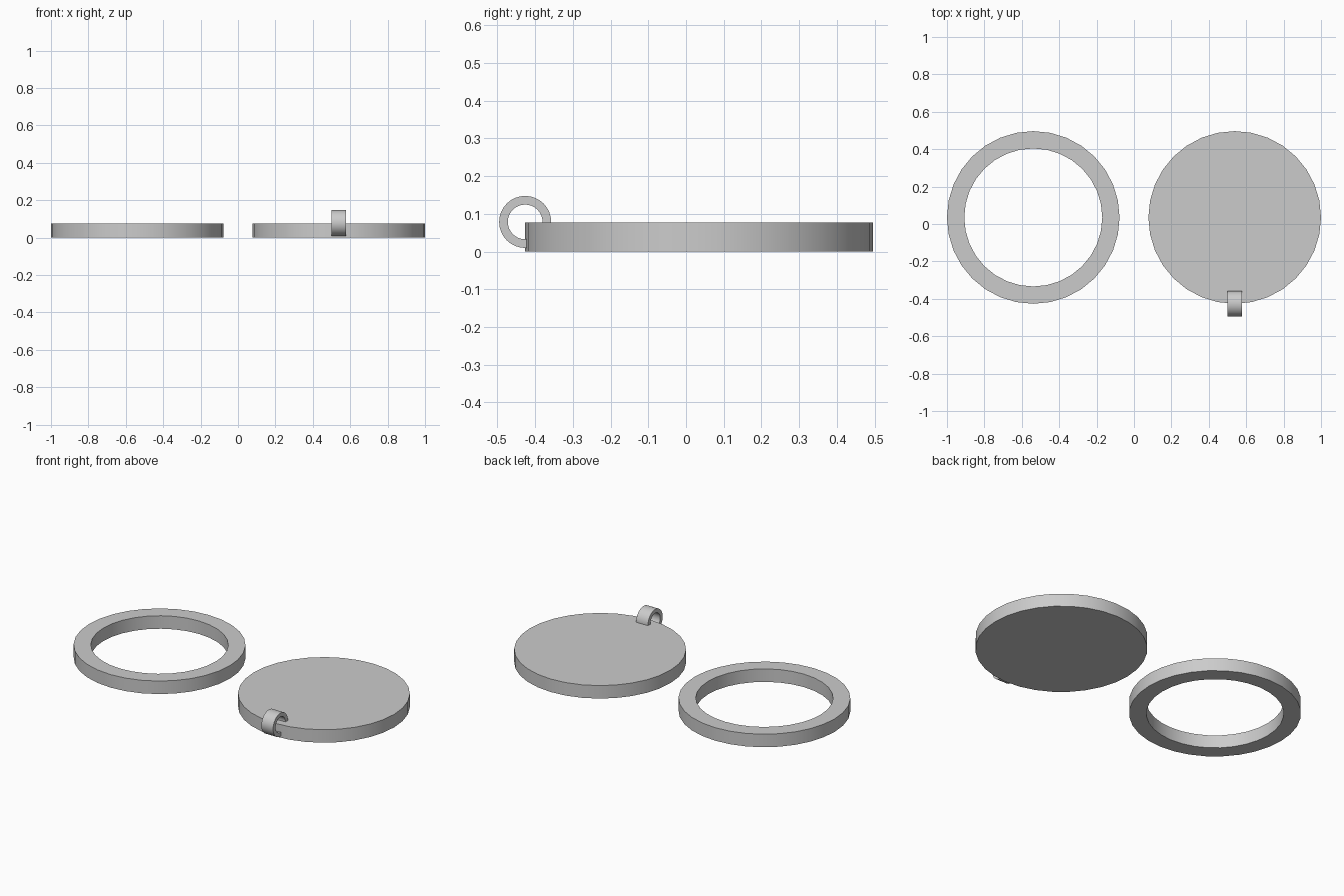
import bpy, bmesh
from math import pi, cos, sin
from mathutils import Matrix

if "Cube" in bpy.data.objects:
    bpy.data.objects.remove(bpy.data.objects["Cube"])

SIDES = 32
R, H, Y = 0.4615, 0.077, 0.035


def finish(name, bm, matrix):
    bmesh.ops.recalc_face_normals(bm, faces=bm.faces)
    bm.transform(matrix)
    mesh = bpy.data.meshes.new(name)
    bm.to_mesh(mesh)
    bm.free()
    obj = bpy.data.objects.new(name, mesh)
    bpy.context.collection.objects.link(obj)
    bpy.ops.object.select_all(action='DESELECT')
    obj.select_set(True)
    bpy.context.view_layer.objects.active = obj
    bpy.ops.object.shade_smooth_by_angle(angle=pi / 6)
    return obj


def tube(name, outer, inner, height, matrix):
    """Ring with a rectangular section, centred on its own z axis."""
    bm = bmesh.new()
    section = [(outer, -height / 2), (outer, height / 2),
               (inner, height / 2), (inner, -height / 2)]
    loops = [[bm.verts.new((r * cos(a), r * sin(a), z)) for r, z in section]
             for a in (2 * pi * i / SIDES for i in range(SIDES))]
    for i in range(SIDES):
        a, b = loops[i], loops[(i + 1) % SIDES]
        for j in range(4):
            k = (j + 1) % 4
            bm.faces.new((a[j], b[j], b[k], a[k]))
    return finish(name, bm, matrix)


# Open ring on the left
tube("open_ring", R, 0.369, H, Matrix.Translation((-0.5385, Y, H / 2)))

# Solid disc on the right
bm = bmesh.new()
bmesh.ops.create_cone(bm, cap_ends=True, segments=SIDES,
                      radius1=R, radius2=R, depth=H)
finish("solid_disc", bm, Matrix.Translation((0.5385, Y, H / 2)))

# Small upright loop on the disc's front top edge
tube("hanging_loop", 0.069, 0.046, H,
     Matrix.Translation((0.5385, Y - R, 0.0785)) @ Matrix.Rotation(pi / 2, 4, 'Y'))
